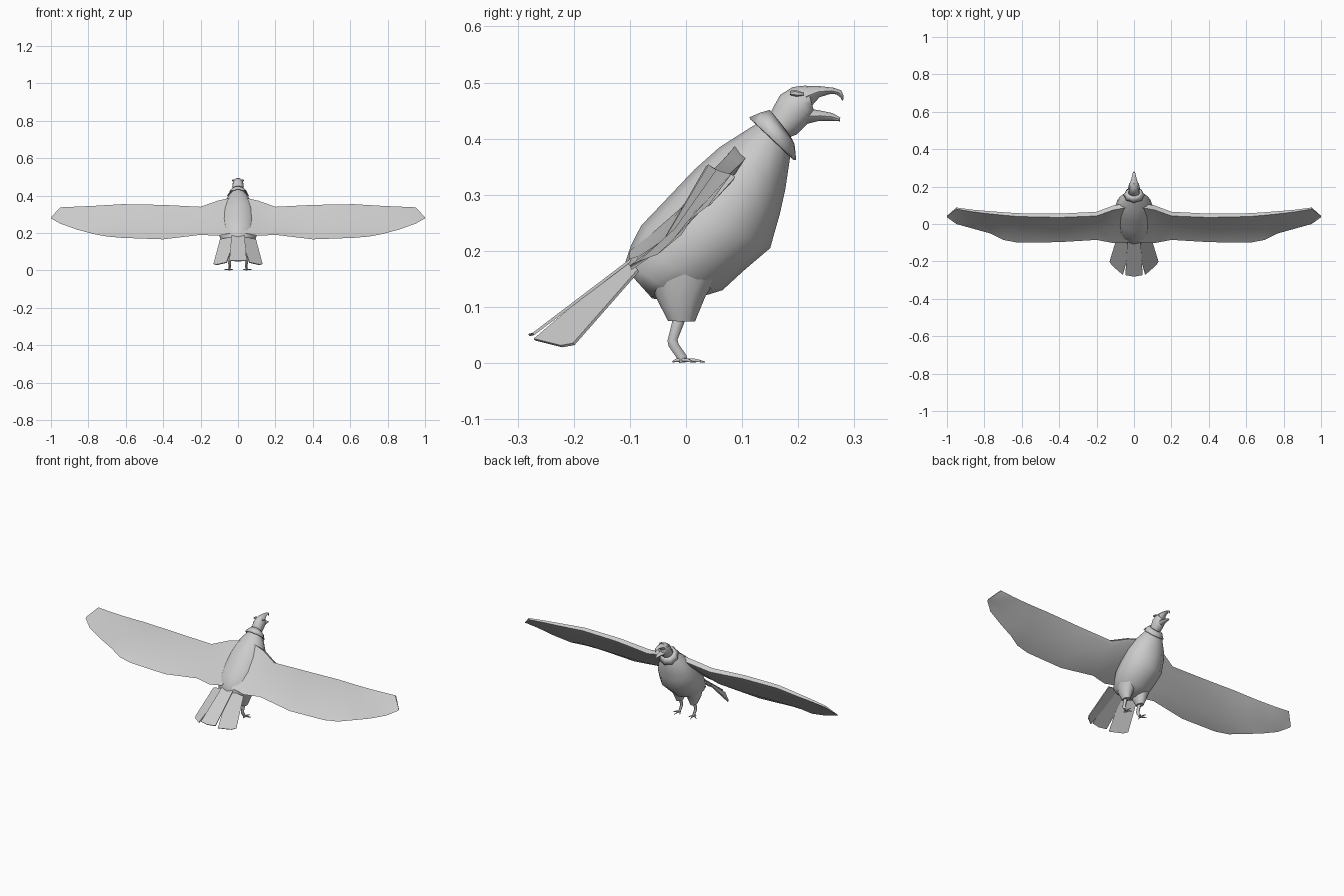
import bpy
import bmesh
import math
from mathutils import Vector

default_cube = bpy.data.objects.get("Cube")
if default_cube:
    bpy.data.objects.remove(default_cube, do_unlink=True)

grey = bpy.data.materials.new("feather grey")
grey.use_nodes = True
colour = (0.6, 0.6, 0.6, 1)
grey.diffuse_color = colour
grey.node_tree.nodes["Principled BSDF"].inputs["Base Color"].default_value = colour


def link(name, data, mirror=False, thickness=0):
    """Add an object, with optional thickness and a mirrored twin."""
    obj = bpy.data.objects.new(name, data)
    bpy.context.collection.objects.link(obj)
    data.materials.append(grey)
    if thickness:
        solid = obj.modifiers.new("Thickness", 'SOLIDIFY')
        solid.thickness = thickness
        solid.offset = 0
    if mirror:
        twin = obj.modifiers.new("Mirror", 'MIRROR')
        twin.use_axis[0] = True
        twin.use_mirror_merge = False
    return obj


def skin(name, rings, caps=True, angle=45, mirror=False, thickness=0):
    """Join closed rings of points into a surface."""
    bm = bmesh.new()
    loops = [[bm.verts.new(p) for p in ring] for ring in rings]
    for a, b in zip(loops, loops[1:]):
        for i in range(len(a)):
            j = (i + 1) % len(a)
            bm.faces.new((a[i], a[j], b[j], b[i]))
    if caps:
        bm.faces.new(loops[0])
        bm.faces.new(loops[-1])
    bmesh.ops.recalc_face_normals(bm, faces=bm.faces)
    mesh = bpy.data.meshes.new(name)
    bm.to_mesh(mesh)
    bm.free()
    obj = link(name, mesh, mirror, thickness)
    bpy.ops.object.select_all(action='DESELECT')
    obj.select_set(True)
    bpy.context.view_layer.objects.active = obj
    bpy.ops.object.shade_smooth_by_angle(angle=math.radians(angle))
    return obj


def oval(back, belly, width, x=0, sides=12, jag=0):
    """Ring spanning two (y, z) points, with a half width in x."""
    a, b = Vector((x, *back)), Vector((x, *belly))
    centre, half = (a + b) / 2, (a - b) / 2
    ring = []
    for i in range(sides):
        t = math.tau * i / sides
        r = 1 - jag * (i % 2)
        ring.append(centre + half * math.cos(t) * r
                    + Vector((width * math.sin(t) * r, 0, 0)))
    return ring


def loft(name, sections, x=0, sides=12, **options):
    return skin(name, [oval(*s, x=x, sides=sides) for s in sections], **options)


def plate(name, points, mirror=False):
    mesh = bpy.data.meshes.new(name)
    mesh.from_pydata(points, [], [range(len(points))])
    return link(name, mesh, mirror, 0.005)


# Body, from the neck down to the rump
loft("body", [
    ((.14, .435), (.178, .405), .03),
    ((.115, .42), (.186, .37), .052),
    ((.06, .385), (.177, .31), .085),
    ((.015, .345), (.167, .265), .102),
    ((-.04, .287), (.15, .205), .11),
    ((-.08, .245), (.103, .165), .107),
    ((-.098, .21), (.065, .13), .095),
    ((-.108, .18), (0, .11), .08),
    ((-.105, .165), (-.06, .115), .05),
])

# Head and open hooked beak
loft("head", [
    ((.143, .43), (.178, .4), .028),
    ((.155, .455), (.198, .408), .029),
    ((.168, .478), (.212, .422), .031),
    ((.19, .492), (.225, .436), .029),
    ((.215, .495), (.228, .45), .022),
])
loft("upper_beak", [
    ((.205, .494), (.222, .456), .024),
    ((.235, .494), (.238, .474), .016),
    ((.262, .491), (.258, .48), .01),
    ((.277, .486), (.268, .479), .007),
    ((.281, .476), (.275, .474), .004),
    ((.28, .468), (.278, .468), .001),
], sides=8)
loft("lower_beak", [
    ((.212, .455), (.21, .425), .021),
    ((.24, .45), (.238, .432), .014),
    ((.26, .446), (.262, .432), .009),
    ((.275, .438), (.274, .431), .003),
], sides=8)
loft("brow_ridges", [
    ((.185, .485), (.185, .478), .004),
    ((.195, .487), (.197, .475), .006),
    ((.21, .482), (.21, .477), .002),
], x=.026, sides=6, mirror=True)

# Ragged feather collar around the neck
skin("neck_ruff", [
    oval((.15, .449), (.183, .405), .031, sides=16),
    oval((.133, .444), (.191, .39), .044, sides=16),
    oval((.114, .436), (.194, .362), .056, sides=16, jag=.12),
], caps=False, thickness=.005)

# Wings: span position, then leading, middle and trailing (y, z), and thickness
wing_sections = [
    (.03, (.09, .39), (0, .29), (-.1, .2), .03),
    (.11, (.075, .372), (-.02, .262), (-.102, .185), .03),
    (.2, (.043, .34), (-.025, .235), (-.085, .19), .028),
    (.4, (.035, .35), (-.04, .22), (-.097, .166), .025),
    (.62, (.04, .354), (-.038, .222), (-.1, .174), .022),
    (.7, (.047, .349), (-.015, .235), (-.085, .181), .02),
    (.77, (.054, .345), (-.02, .24), (-.05, .194), .018),
    (.86, (.065, .341), (.01, .265), (-.025, .218), .014),
    (.95, (.08, .337), (.035, .288), (0, .25), .01),
    (1, (.042, .284), (.04, .281), (.036, .278), .002),
]


def wing_ring(x, lead, middle, trail, t):
    (ly, lz), (my, mz) = lead, middle
    outline = [lead, (ly + t * .8, lz - t * .5), (ly + t * .3, lz - t * 1.3),
               (my + t * .35, mz - t * .3), trail, middle]
    return [(x, y, z) for y, z in outline]


skin("wings", [wing_ring(*s) for s in wing_sections], angle=50, mirror=True)

# Tail fan: one centre plate and a lower outer plate on each side
plate("tail_centre", [(-.035, -.09, .19), (.035, -.09, .19),
                      (.046, -.272, .052), (0, -.28, .05), (-.046, -.272, .052)])
plate("tail_sides", [(.025, -.095, .18), (.095, -.085, .165), (.13, -.2, .034),
                     (.115, -.222, .03), (.06, -.27, .042), (.037, -.19, .11)],
      mirror=True)

# Feathered thighs and bent shanks
hip = .045
loft("thighs", [
    ((-.07, .17), (.07, .17), .045),
    ((-.055, .12), (.035, .12), .036),
    ((-.032, .075), (.016, .074), .017),
], x=hip, mirror=True)
loft("shanks", [
    ((-.022, .085), (.002, .085), .009),
    ((-.033, .04), (-.015, .042), .008),
    ((-.031, .03), (-.013, .034), .007),
    ((-.015, .007), (.002, .012), .006),
    ((-.012, 0), (.002, .002), .006),
], x=hip, sides=8, mirror=True)

# Toes: three forward and one back, tapering to claws
toes = bpy.data.curves.new("toes", 'CURVE')
toes.dimensions = '3D'
toes.bevel_depth = .004
toes.bevel_resolution = 1
for dx, dy in ((-.018, .025), (.006, .042), (.03, .02), (.006, -.016)):
    spline = toes.splines.new('POLY')
    spline.points.add(2)
    for point, f, z, r in zip(spline.points, (0, .6, 1), (.006, .005, .002), (1, .8, .3)):
        point.co = (hip + dx * f, -.008 + dy * f, z, 1)
        point.radius = r
toes.use_fill_caps = True
link("toes", toes, mirror=True)
